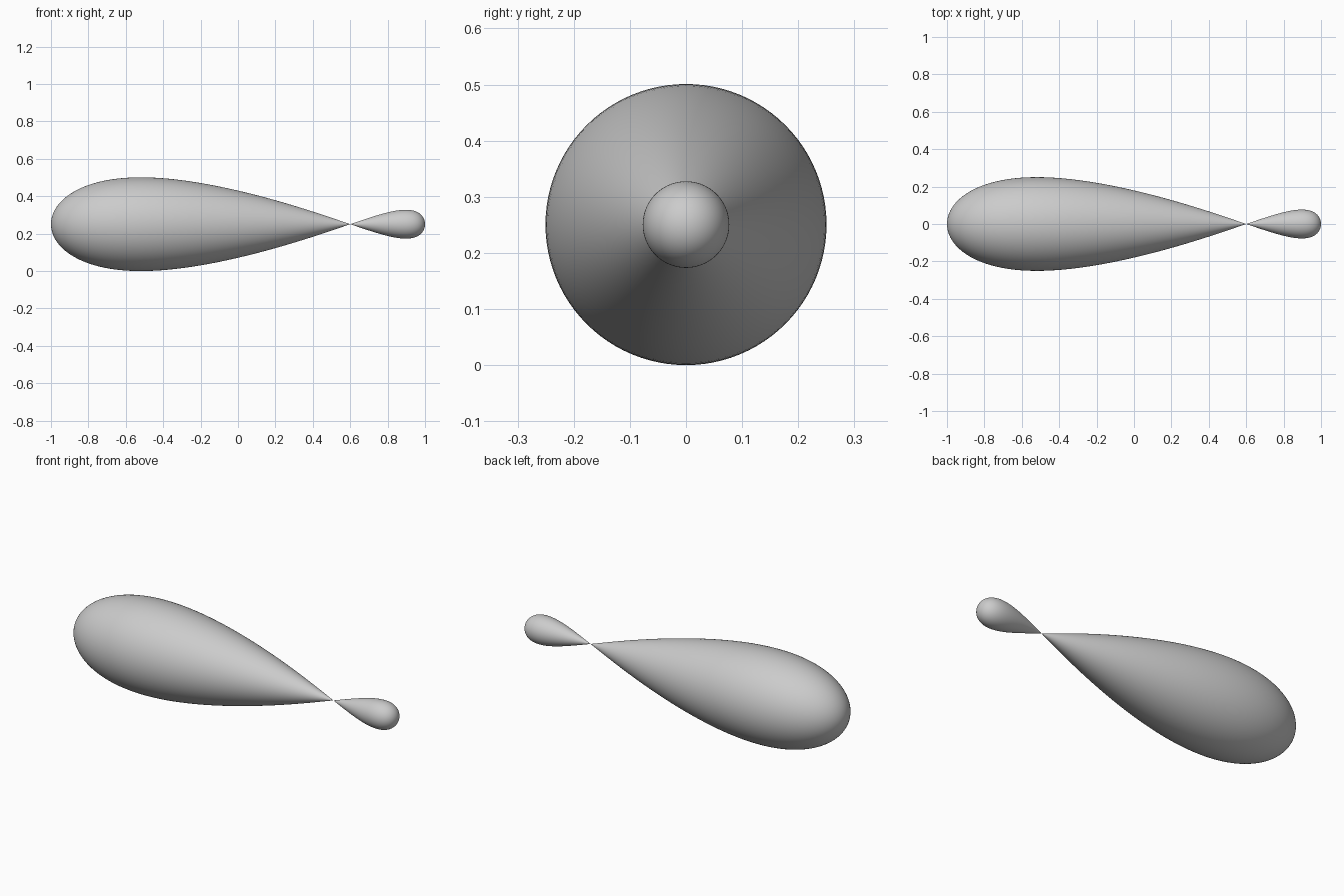
import bpy, bmesh, math

if "Cube" in bpy.data.objects:
    bpy.data.objects.remove(bpy.data.objects["Cube"])

SEGMENTS = 96
RINGS = 72
NECK = 0.6          # x of the pinch point
AXIS_Z = 0.2505     # height of the axis of revolution

# two widest stations: x, radius, slope of the log weight
XA, RA, SA = -0.53, 0.2505, 0.36
XB, RB, SB = 0.895, 0.0771, 2.5


def log_weight(x, r):
    return math.log((r / (x - NECK)) ** 2 / (1 - x * x))


LA, LB = log_weight(XA, RA), log_weight(XB, RB)


def radius(x):
    """Figure-eight profile that closes at -1, NECK and 1."""
    if x < XA:
        w = LA + SA * (x - XA)
    elif x > XB:
        w = LB + SB * (x - XB)
    else:
        d = XB - XA
        t = (x - XA) / d
        w = (LA * (2*t**3 - 3*t**2 + 1) + LB * (3*t**2 - 2*t**3)
             + d * (SA * (t**3 - 2*t**2 + t) + SB * (t**3 - t**2)))
    return abs(x - NECK) * math.sqrt(max(0, (1 - x * x) * math.exp(w)))


def lobe(name, x0, x1):
    """Revolve the profile between two closed ends around the x axis."""
    bm = bmesh.new()
    start = bm.verts.new((x0, 0, AXIS_Z))
    end = bm.verts.new((x1, 0, AXIS_Z))
    rings = []
    for i in range(1, RINGS):
        x = x0 + (x1 - x0) * (1 - math.cos(math.pi * i / RINGS)) / 2
        r = radius(x)
        rings.append([bm.verts.new((x, r * math.cos(a), AXIS_Z + r * math.sin(a)))
                      for a in (2 * math.pi * k / SEGMENTS for k in range(SEGMENTS))])
    for k in range(SEGMENTS):
        n = (k + 1) % SEGMENTS
        bm.faces.new((start, rings[0][n], rings[0][k]))
        bm.faces.new((end, rings[-1][k], rings[-1][n]))
        for p, q in zip(rings, rings[1:]):
            bm.faces.new((p[k], p[n], q[n], q[k]))
    bmesh.ops.recalc_face_normals(bm, faces=bm.faces)
    for f in bm.faces:
        f.smooth = True
    mesh = bpy.data.meshes.new(name)
    bm.to_mesh(mesh)
    bm.free()
    obj = bpy.data.objects.new(name, mesh)
    bpy.context.collection.objects.link(obj)
    return obj


# large teardrop on the left, small teardrop on the right, meeting at the neck
lobe("large_lobe", -1.0, NECK)
lobe("small_lobe", NECK, 1.0)
